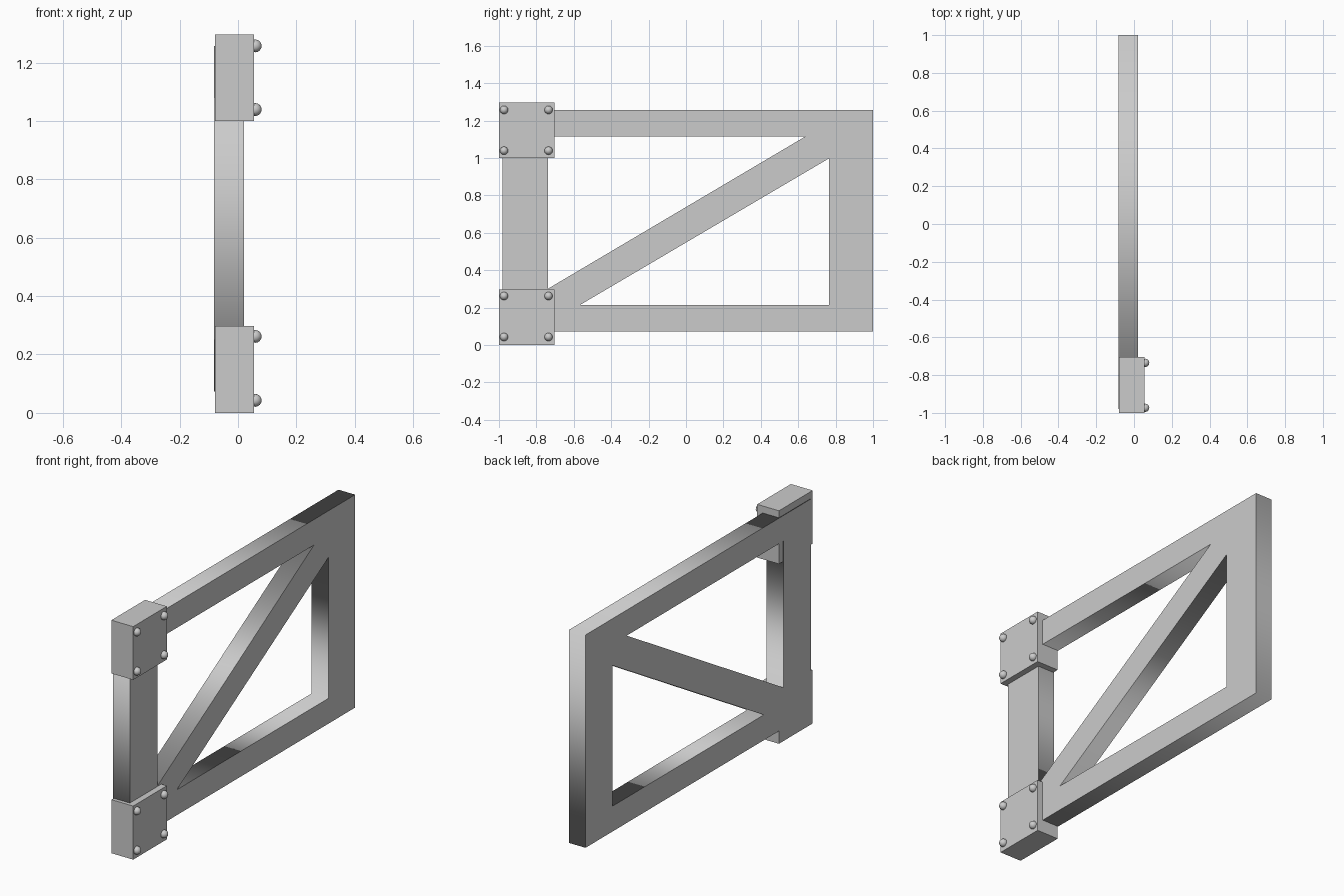
import bpy
from math import radians

if "Cube" in bpy.data.objects:
    bpy.data.objects.remove(bpy.data.objects["Cube"])

# Gate frame: outline with two triangular openings, leaving a diagonal brace
loops = [
    [(-0.98, 0.073), (1.0, 0.073), (1.0, 1.257), (-0.98, 1.257)],
    [(-0.738, 0.301), (0.638, 1.115), (-0.738, 1.115)],
    [(-0.567, 0.214), (0.765, 0.214), (0.765, 0.998)],
]
curve = bpy.data.curves.new("gate_frame", 'CURVE')
curve.dimensions = '2D'
curve.fill_mode = 'BOTH'
curve.extrude = 0.0515
for pts in loops:
    s = curve.splines.new('POLY')
    s.points.add(len(pts) - 1)
    for p, (y, z) in zip(s.points, pts):
        p.co = (y, z, 0, 1)
    s.use_cyclic_u = True
frame = bpy.data.objects.new("gate_frame", curve)
bpy.context.collection.objects.link(frame)
frame.location.x = -0.0305
frame.rotation_euler = (radians(90), 0, radians(90))
frame.select_set(True)
bpy.context.view_layer.objects.active = frame
bpy.ops.object.convert(target='MESH')


def block(name, lo, hi):
    bpy.ops.mesh.primitive_cube_add(
        size=1, location=[(a + b) / 2 for a, b in zip(lo, hi)])
    ob = bpy.context.object
    ob.name = name
    ob.scale = [b - a for a, b in zip(lo, hi)]


def bolt(name, y, z):
    bpy.ops.mesh.primitive_uv_sphere_add(
        segments=16, ring_count=8, radius=0.022, location=(0.059, y, z),
        rotation=(0, radians(90), 0))
    bpy.context.object.name = name
    bpy.ops.object.shade_smooth()


# Hinge blocks at the two post corners, each with four round bolts
for side, z0, z1, bolts in (("lower", 0.0, 0.298, (0.043, 0.262)),
                            ("upper", 1.0, 1.296, (1.039, 1.257))):
    block(side + "_hinge_block", (-0.079, -1.0, z0), (0.055, -0.704, z1))
    for y in (-0.973, -0.735):
        for z in bolts:
            bolt(side + "_bolt", y, z)
